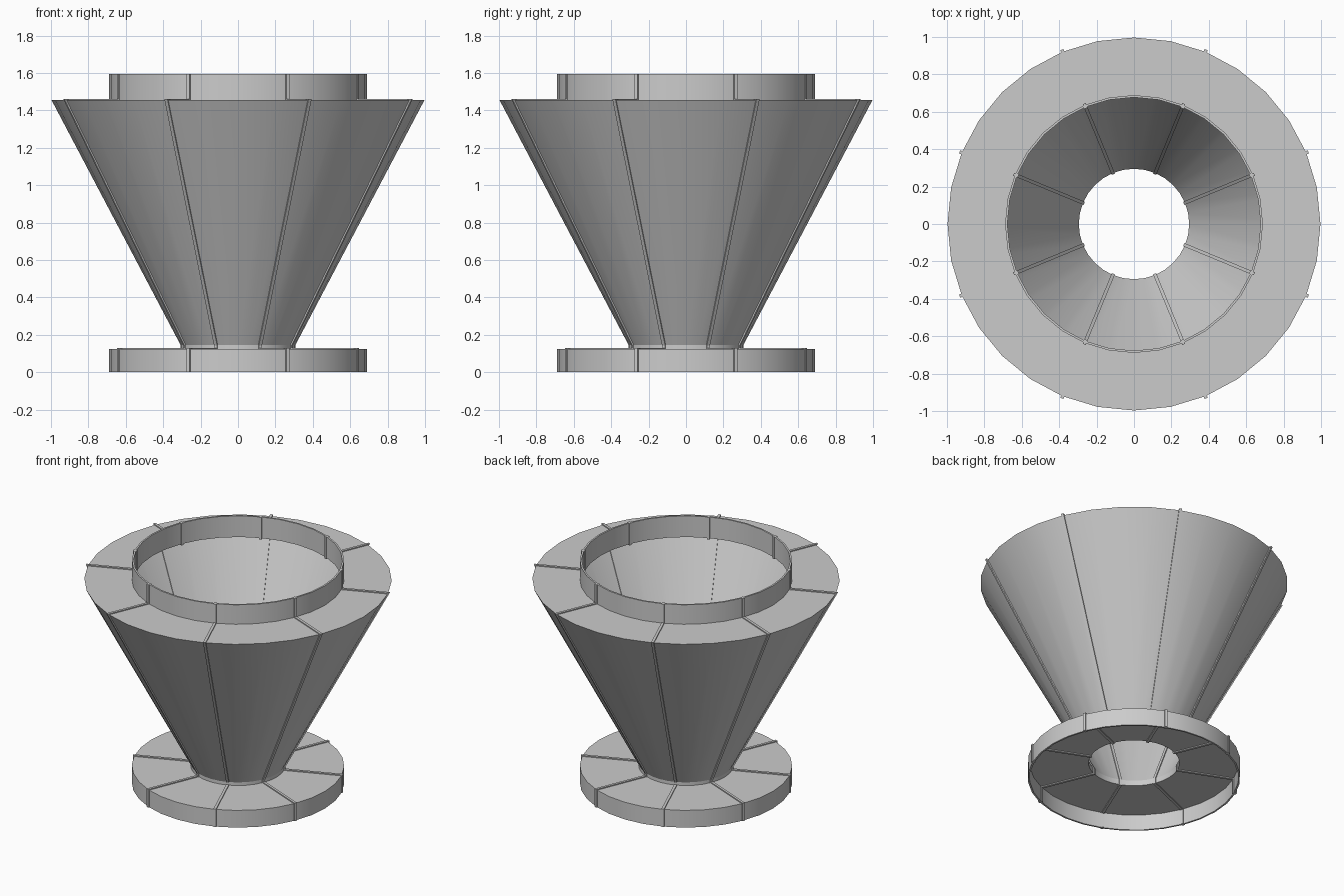
import bpy, bmesh, math
from mathutils import Vector

if "Cube" in bpy.data.objects:
    bpy.data.objects.remove(bpy.data.objects["Cube"])

SIDES, RIBS = 32, 8
# centre line of the sheet, (radius, height), from the foot skirt to the top collar
PROFILE = [Vector(p) for p in (
    (0.683, 0.0), (0.683, 0.117), (0.301, 0.117), (0.301, 0.147),
    (0.987, 1.449), (0.683, 1.449), (0.683, 1.594))]


def offset_line(points, d):
    """Offset an open polyline sideways with mitred corners."""
    out = []
    for i, p in enumerate(points):
        dirs = []
        if i > 0:
            dirs.append((p - points[i - 1]).normalized())
        if i < len(points) - 1:
            dirs.append((points[i + 1] - p).normalized())
        normals = [Vector((t.y, -t.x)) for t in dirs]
        m = sum(normals, Vector((0, 0))).normalized()
        out.append(p + m * (d / m.dot(normals[0])))
    return out


def finish(name, bm, smooth):
    bmesh.ops.recalc_face_normals(bm, faces=bm.faces)
    mesh = bpy.data.meshes.new(name)
    bm.to_mesh(mesh)
    bm.free()
    obj = bpy.data.objects.new(name, mesh)
    bpy.context.collection.objects.link(obj)
    if smooth:
        bpy.ops.object.select_all(action='DESELECT')
        obj.select_set(True)
        bpy.context.view_layer.objects.active = obj
        bpy.ops.object.shade_smooth_by_angle(angle=math.radians(25))


def strip_loops(bm, half, place, loops):
    """Place both offset sides of the profile once per loop."""
    a, b = offset_line(PROFILE, half), offset_line(PROFILE, -half)
    outline = a + b[::-1]
    return [[bm.verts.new(place(k, p)) for p in outline] for k in loops]


def bridge(bm, l1, l2):
    n = len(l1)
    for i in range(n):
        j = (i + 1) % n
        bm.faces.new((l1[i], l1[j], l2[j], l2[i]))


# funnel shell: thin sheet revolved around z
bm = bmesh.new()


def around(k, p):
    a = 2 * math.pi * k / SIDES
    return (p.x * math.cos(a), p.x * math.sin(a), p.y)


rings = strip_loops(bm, 0.006, around, range(SIDES))
for k in range(SIDES):
    bridge(bm, rings[k], rings[(k + 1) % SIDES])
finish("funnel_shell", bm, True)

# seam ribs: narrow bars following the whole profile, inside and out
for r in range(RIBS):
    ang = 2 * math.pi * (r + 0.5) / RIBS
    c, s = math.cos(ang), math.sin(ang)
    bm = bmesh.new()
    l1, l2 = strip_loops(
        bm, 0.013, lambda w, p: (p.x * c - w * s, p.x * s + w * c, p.y),
        (-0.009, 0.009))
    bridge(bm, l1, l2)
    n = len(l1)
    for loop in (l1, l2):
        for i in range(n // 2 - 1):
            bm.faces.new((loop[i], loop[i + 1], loop[n - 2 - i], loop[n - 1 - i]))
    finish(f"seam_rib_{r + 1}", bm, False)
